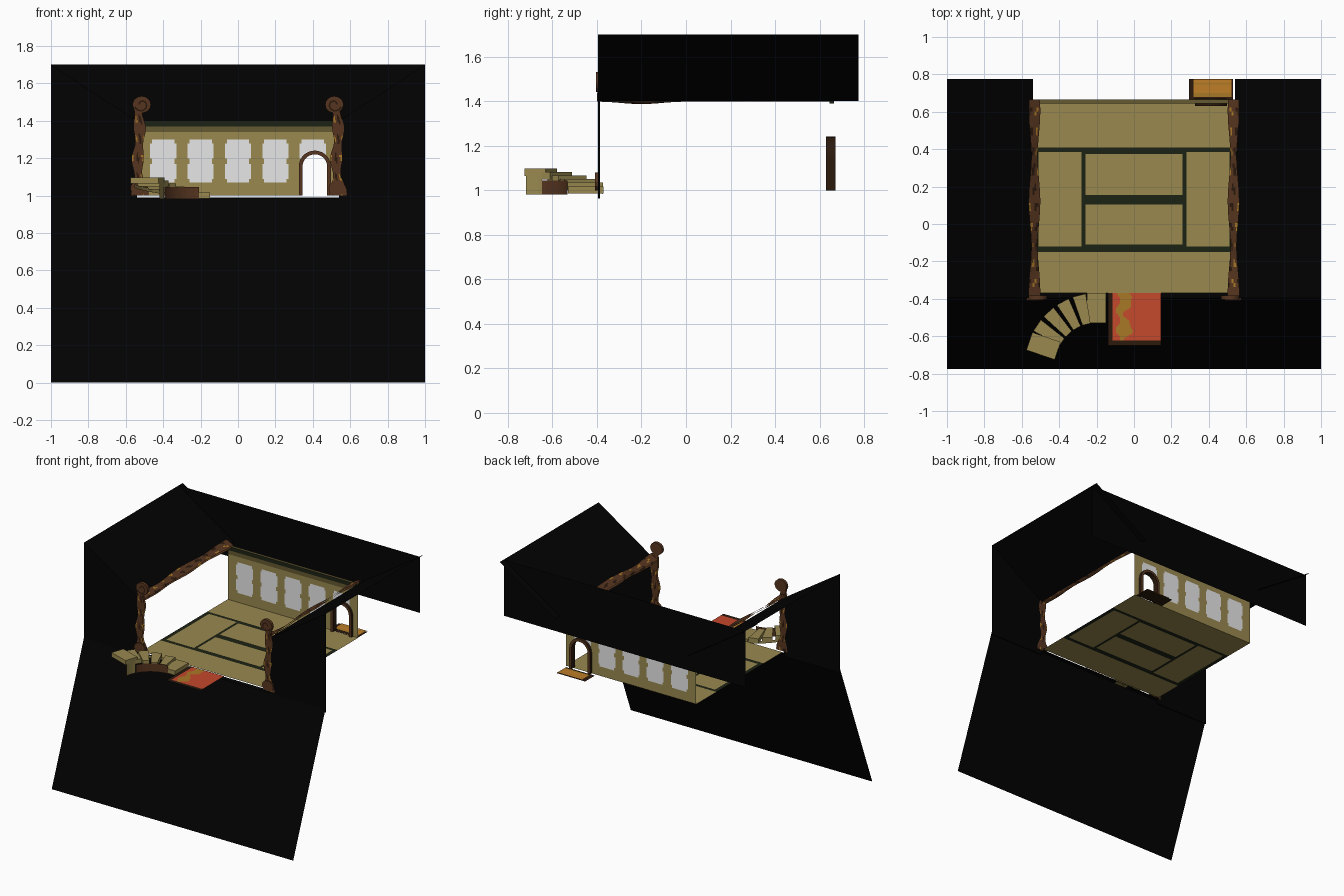
import bpy, bmesh, math
from math import sin, cos, pi, radians

if "Cube" in bpy.data.objects:
    bpy.data.objects.remove(bpy.data.objects["Cube"])

COLOURS = {
    "black": (0.0006, 0.0006, 0.0006), "tan": (0.32, 0.25, 0.078),
    "dark_green": (0.012, 0.016, 0.007), "paper_white": (0.84, 0.84, 0.84),
    "brown": (0.095, 0.036, 0.014), "dark_brown": (0.025, 0.010, 0.004),
    "red": (0.56, 0.065, 0.025), "orange": (0.52, 0.21, 0.02),
    "ochre": (0.40, 0.19, 0.02), "olive": (0.13, 0.10, 0.032),
}
MATS = []
for name, rgb in COLOURS.items():
    m = bpy.data.materials.new(name)
    m.diffuse_color = (*rgb, 1)
    m.use_nodes = True
    m.node_tree.nodes["Principled BSDF"].inputs["Base Color"].default_value = m.diffuse_color
    MATS.append(m)
IDX = {n: i for i, n in enumerate(COLOURS)}


def finish(name, bm):
    me = bpy.data.meshes.new(name)
    bm.to_mesh(me)
    bm.free()
    for m in MATS:
        me.materials.append(m)
    ob = bpy.data.objects.new(name, me)
    bpy.context.collection.objects.link(ob)
    return ob


def sheet(name, pos, us, vs, rule):
    """Grid surface; rule(u, v) at a cell centre gives a colour or None for a hole."""
    bm = bmesh.new()
    g = [[bm.verts.new(pos(u, v)) for v in vs] for u in us]
    for i in range(len(us) - 1):
        for j in range(len(vs) - 1):
            c = rule((us[i] + us[i + 1]) / 2, (vs[j] + vs[j + 1]) / 2)
            if c:
                f = bm.faces.new((g[i][j], g[i + 1][j], g[i + 1][j + 1], g[i][j + 1]))
                f.material_index = IDX[c]
    bmesh.ops.delete(bm, geom=[v for v in bm.verts if not v.link_faces], context='VERTS')
    return finish(name, bm)


def prism(name, pts, vec, colour, cap=None):
    """Extrude a polygon along vec; cap colours both ends."""
    bm = bmesh.new()
    a = [bm.verts.new(p) for p in pts]
    b = [bm.verts.new([p[k] + vec[k] for k in range(3)]) for p in pts]
    n = len(a)
    fs = [bm.faces.new(a[::-1]), bm.faces.new(b)]
    fs += [bm.faces.new((a[i], a[(i + 1) % n], b[(i + 1) % n], b[i])) for i in range(n)]
    for i, f in enumerate(fs):
        f.material_index = IDX[cap if cap and i < 2 else colour]
    bmesh.ops.recalc_face_normals(bm, faces=bm.faces)
    return finish(name, bm)


def quad(name, pts, colour):
    bm = bmesh.new()
    bm.faces.new([bm.verts.new(p) for p in pts]).material_index = IDX[colour]
    return finish(name, bm)


def span(a, b, n):
    return [a + (b - a) * i / n for i in range(n + 1)]


# Black surround panels
YF, YB, YP, W = -0.395, 0.775, 0.727, 0.54
quad("lower_front_panel", [(-1, -YB, 0), (1, -YB, 0), (1, YF, 0.985), (-1, YF, 0.985)], "black")
quad("front_sill", [(-W, YF, 0.985), (W, YF, 0.985), (W, -0.365, 0.99), (-W, -0.365, 0.99)], "black")
quad("back_panel", [(-1, YP, 1.28), (1, YP, 1.28), (1, YP, 1.7), (-1, YP, 1.7)], "black")
for s, side in ((-1, "left"), (1, "right")):
    prism(side + "_front_panel",
          [(s * W, YF, 0.962), (s, YF, 0.962), (s, YF, 1.7), (s * W, YF, 1.4)][::s],
          (0, 0.008, 0), "black")
    quad(side + "_slope_panel",
         [(s * W, YF, 1.4), (s, YF, 1.7), (s, YB, 1.7), (s * W, YB, 1.4)][::s], "black")


# Floor of tan mats with dark green edging
def floor_rule(x, y):
    ax = abs(x)
    mats = (y < -0.15 or y > 0.41,
            0.28 < ax < 0.51 and -0.12 < y < 0.385,
            ax < 0.26 and (0.155 < y < 0.375 or -0.11 < y < 0.105))
    return "tan" if any(mats) else "dark_green"


sheet("floor", lambda x, y: (x, y, 1.0),
      [-W, -0.51, -0.28, -0.26, 0.26, 0.28, 0.51, W],
      [-0.37, -0.15, -0.12, -0.11, 0.105, 0.155, 0.375, 0.385, 0.41, 0.65], floor_rule)

# Back wall with paper windows and an arched doorway
DX, DR, DZ = 0.411, 0.075, 1.155


def wall_rule(x, z):
    if (abs(x - DX) < DR and z < DZ) or math.hypot(x - DX, z - DZ) < DR:
        return None
    if z > 1.365:
        return "dark_green"
    if z > 1.335:
        return "olive"
    dx = abs((x + 0.1) % 0.2 - 0.1)      # distance from the nearest window centre
    dz = abs(z - 1.185)
    half = 0.07 - (0.012 if dz < 0.012 or dz > 0.095 else 0)
    if dx < half and dz < 0.11 and abs(x) < 0.5:
        return "paper_white"
    return "tan"


sheet("back_wall", lambda x, z: (x, 0.65, z), span(-W, W, 108), span(1.0, 1.4, 40), wall_rule)

# Door frame
RO, RI = 0.086, 0.066
arch = [(RO, 1.0)] + [(RO, None, a) for a in span(0, pi, 14)] + [(-RO, 1.0), (-RI, 1.0)]
arch += [(RI, None, a) for a in span(pi, 0, 14)] + [(RI, 1.0)]
pts = [(DX + p[0], 0.63, p[1]) if len(p) == 2 else
       (DX + p[0] * cos(p[2]), 0.63, DZ + p[0] * sin(p[2])) for p in arch]
prism("door_frame", pts, (0, 0.042, 0), "dark_brown", "brown")

# Back step with striped boards
quad("back_step_base", [(0.293, 0.66, 0.995), (0.53, 0.66, 0.995),
                        (0.53, 0.775, 0.995), (0.293, 0.775, 0.995)], "dark_brown")
sheet("back_step_boards", lambda x, y: (x, y, 1.002), [0.318, 0.522],
      [0.68, 0.70, 0.745, 0.755, 0.773],
      lambda x, y: "ochre" if y < 0.70 or 0.745 < y < 0.755 else "orange")


# Front rug with wavy border
def rug_rule(x, y):
    if x < -0.115 or y < -0.625:
        return "dark_brown"
    if x < -0.10 + 0.008 * sin(y * 70):
        return "red"
    edge = -0.03 + 0.022 * sin(y * 42) + 0.008 * sin(y * 95)
    return "ochre" if x < edge and x > -0.085 + 0.012 * sin(y * 60 + 1) else "red"


sheet("front_rug", lambda x, y: (x, y, 0.997), span(-0.14, 0.145, 57), span(-0.65, -0.37, 40), rug_rule)

# Curved stair: radial treads rising to the left
CX, CY = -0.2, -0.75
for i in range(6):
    a = radians(90 + 14.2 * i)
    rx, ry, tx, ty = cos(a), sin(a), -sin(a), cos(a)
    top = 1.018 + 0.016 * i
    w0, w1 = (0.05, 0.05) if i in (0, 5) else (0.022, 0.036)
    corners = [(0.22, -w0), (0.38, -w1), (0.38, w1), (0.22, w0)]
    p = [(CX + r * rx + t * tx, CY + r * ry + t * ty, top - 0.033) for r, t in corners]
    prism(f"stair_tread_{i + 1}", p, (0, 0, 0.033), "tan")
sheet("stair_inner_string",
      lambda a, z: (CX + 0.218 * cos(a), CY + 0.218 * sin(a), z),
      span(radians(92), radians(152), 10), [0.982, 1.045], lambda a, z: "brown")
sheet("stair_end_string",
      lambda a, z: (CX + 0.222 * cos(a), CY + 0.222 * sin(a), z),
      span(radians(152), radians(172), 4), [0.982, 1.07], lambda a, z: "tan")
sheet("stair_outer_string",
      lambda a, z: (CX + 0.375 * cos(a), CY + 0.375 * sin(a), z + 0.05 * (a - pi / 2)),
      span(radians(92), radians(160), 10), [0.98, 1.0], lambda a, z: "tan")


# Carved wood patches
def wood(u, v):
    k = sin(u * 31 + 2) * sin(v * 90 + u * 25)
    return "ochre" if k > 0.8 else "dark_brown" if k < -0.65 else "brown"


def post_half(z):
    return 0.026 + 0.018 * max(0, 1 - (z - 1.0) / 0.09) + 0.006 * sin(z * 38)


# Front posts with curled heads, and wavy side beams
for s, side in ((-1, "left"), (1, "right")):
    for k, y in (("front", -0.401), ("back", -0.384)):
        sheet(f"{side}_post_{k}",
              lambda z, t: (s * 0.53 + t * post_half(z) + 0.006 * sin(z * 20), y, z),
              span(1.0, 1.46, 40), span(-1, 1, 8), lambda z, t: wood(z, t * 0.04))
    disc = [(s * 0.515 + 0.049 * cos(a), -0.404, 1.487 + 0.045 * sin(a)) for a in span(0, 2 * pi, 20)[:-1]]
    prism(side + "_post_head", disc, (0, 0.022, 0), "brown")
    # spiral groove on the head
    sheet(side + "_head_curl",
          lambda a, r: (s * (0.515 + (0.012 + 0.0045 * a + r) * cos(a)), -0.406,
                        1.487 + (0.012 + 0.0045 * a + r) * sin(a)),
          span(0, 1.9 * pi, 24), [-0.005, 0.004], lambda a, r: "dark_brown")
    foot = [(s * 0.53 + 0.046 * cos(a), -0.408, 1.04 + 0.04 * sin(a)) for a in span(0, 2 * pi, 12)[:-1]]
    prism(side + "_post_foot", foot, (0, 0.02, 0), "brown")
    for k, lift in (("upper", 0.020), ("lower", 0.008)):
        sheet(f"{side}_beam_{k}",
              lambda y, t: (s * (0.532 + t * (0.024 + 0.007 * sin(y * 13))), y,
                            1.405 + lift + 0.014 * t - 0.012 * math.exp(-((y + 0.2) / 0.12) ** 2)),
              span(-0.40, 0.665, 50), span(-1, 1, 6), lambda y, t: wood(y, t * 0.03))

# Top rail of the back wall
prism("wall_top_rail", [(-W, 0.645, 1.39), (W, 0.645, 1.39), (W, 0.665, 1.39), (-W, 0.665, 1.39)],
      (0, 0, 0.012), "dark_green", "olive")
